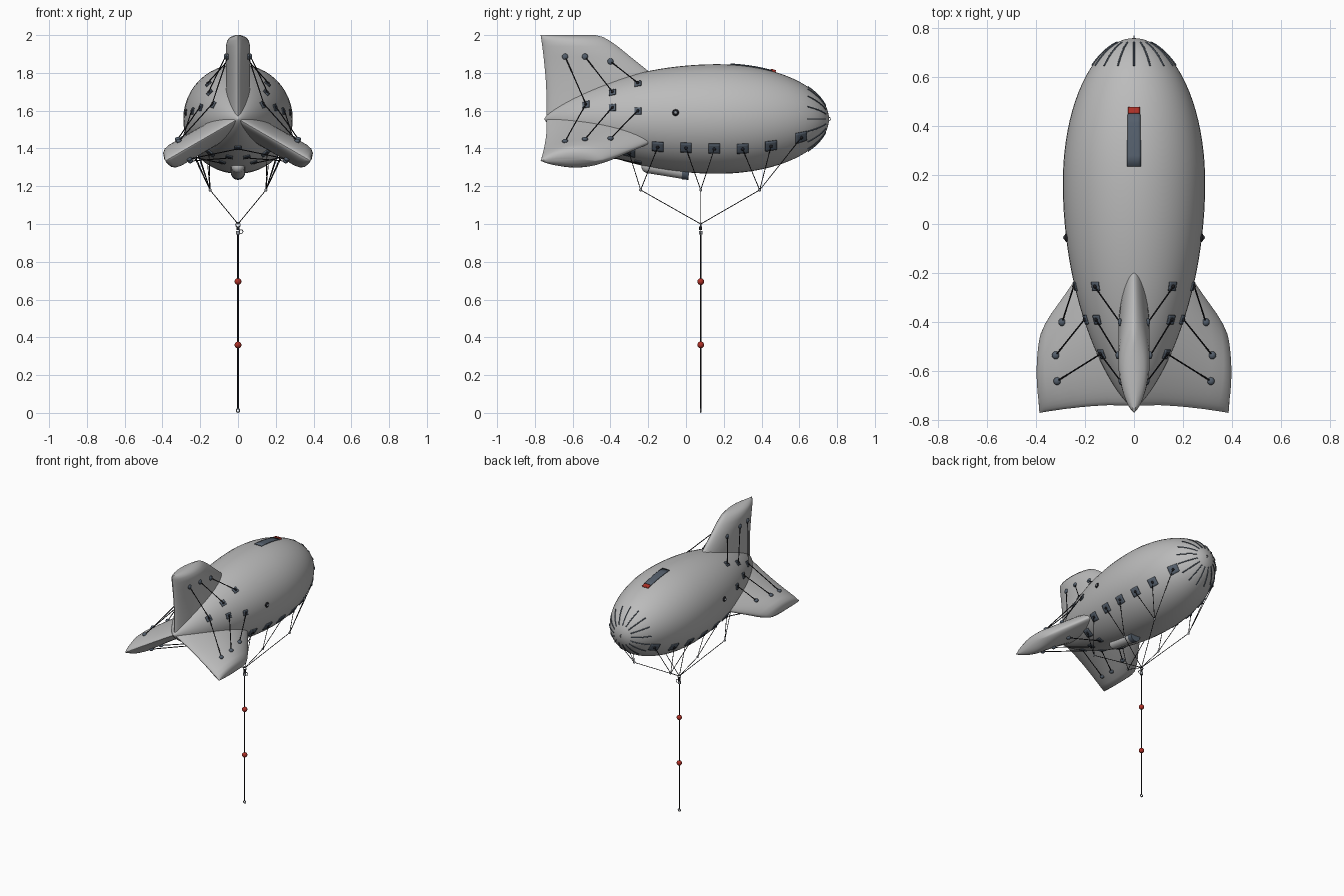
import bpy, bmesh
from math import sin, cos, pi, radians, acos, sqrt
from mathutils import Vector, Matrix

if "Cube" in bpy.data.objects:
    bpy.data.objects.remove(bpy.data.objects["Cube"])

AXIS = 1.556          # height of the hull centre line
CONFLUENCE = Vector((0, 0.078, 1.0))


def material(name, rgb):
    m = bpy.data.materials.new(name)
    m.use_nodes = True
    m.diffuse_color = (*rgb, 1)
    m.node_tree.nodes["Principled BSDF"].inputs["Base Color"].default_value = (*rgb, 1)
    return m


GREY = material("envelope grey", (0.5, 0.5, 0.5))
SLATE = material("patch slate", (0.09, 0.115, 0.15))
BLACK = material("rope black", (0.012, 0.012, 0.015))
RED = material("marker red", (0.42, 0.03, 0.02))
METAL = material("fitting metal", (0.3, 0.32, 0.35))
smooth_objects = []


def finish(name, bm, mat):
    bmesh.ops.recalc_face_normals(bm, faces=bm.faces)
    me = bpy.data.meshes.new(name)
    bm.to_mesh(me)
    bm.free()
    me.materials.append(mat)
    ob = bpy.data.objects.new(name, me)
    bpy.context.collection.objects.link(ob)
    smooth_objects.append(ob)
    return ob


def loft(name, rows, mat, closed=False):
    bm = bmesh.new()
    vs = [[bm.verts.new(p) for p in row] for row in rows]
    n = len(rows[0])
    for a, b in zip(vs, vs[1:]):
        for i in range(n if closed else n - 1):
            j = (i + 1) % n
            bm.faces.new((a[i], a[j], b[j], b[i]))
    if closed:
        bm.faces.new(vs[0])
        bm.faces.new(vs[-1])
    return finish(name, bm, mat)


def polar(y, r, a):
    return Vector((r * sin(a), y, AXIS + r * cos(a)))


def hull_radius(y):
    if y > 0.17:
        return 0.29 * sqrt(max(0, 1 - ((y - 0.17) / 0.587) ** 2))
    return 0.29 * max(0, 1 - ((0.17 - y) / 0.92) ** 2) ** 0.76


def on_hull(y, a, lift=0.0):
    return polar(y, hull_radius(y) + lift, a)


def patch(name, y, a, length, width, mat=SLATE, thick=0.006):
    r, n = hull_radius(y), 5
    rows = [[on_hull(y + length * (i / n - 0.5), a + width / r * (j / n - 0.5), 0.003)
             for j in range(n + 1)] for i in range(n + 1)]
    ob = loft(name, rows, mat)
    mod = ob.modifiers.new("thickness", 'SOLIDIFY')
    mod.thickness, mod.offset = thick, 0


def ropes(name, paths, radius, mat=BLACK):
    cu = bpy.data.curves.new(name, 'CURVE')
    cu.dimensions = '3D'
    cu.bevel_depth, cu.bevel_resolution, cu.use_fill_caps = radius, 1, True
    for path in paths:
        sp = cu.splines.new('POLY')
        sp.points.add(len(path) - 1)
        for pt, co in zip(sp.points, path):
            pt.co = (*co, 1)
    cu.materials.append(mat)
    bpy.context.collection.objects.link(bpy.data.objects.new(name, cu))


def ball(name, loc, r, mat, squash=(1, 1, 1)):
    bm = bmesh.new()
    bmesh.ops.create_uvsphere(bm, u_segments=16, v_segments=10, radius=r)
    bmesh.ops.scale(bm, vec=squash, verts=bm.verts)
    bmesh.ops.translate(bm, vec=loc, verts=bm.verts)
    return finish(name, bm, mat)


def rod(name, p, q, r, mat):
    p, q = Vector(p), Vector(q)
    bm = bmesh.new()
    turn = (q - p).to_track_quat('Z', 'Y').to_matrix().to_4x4()
    bmesh.ops.create_cone(bm, cap_ends=True, segments=20, radius1=r, radius2=r,
                          depth=(q - p).length, matrix=Matrix.Translation((p + q) / 2) @ turn)
    finish(name, bm, mat)


def ring(name, loc, r, tube, mat, axis='x'):
    loc = Vector(loc)
    pts = []
    for i in range(17):
        c, s = r * cos(i * pi / 8), r * sin(i * pi / 8)
        pts.append(loc + Vector((0, c, s) if axis == 'x' else (c, 0, s)))
    ropes(name, [pts], tube, mat)


# Hull envelope, a body of revolution along y
stations = [0.0035 - 0.7534 * cos(pi * i / 48) for i in range(1, 48)]
stations = [-0.7499] + stations + [0.7569]
loft("hull", [[on_hull(y, 2 * pi * k / 48) for k in range(48)] for y in stations], GREY, True)

# Fin outline: radius, leading y, trailing y, thickness factor
FIN = [(0, -0.13, -0.74, 1), (0.12, -0.14, -0.738, 1), (0.2, -0.155, -0.742, 1),
       (0.25, -0.195, -0.746, 1), (0.33, -0.295, -0.754, 1), (0.385, -0.362, -0.761, 1),
       (0.415, -0.405, -0.765, 0.9), (0.434, -0.44, -0.768, 0.65), (0.444, -0.48, -0.77, 0.2)]
CHORD = 20


def fin_half_thickness(u):
    return 0.064 * max(0, sin(pi * u)) ** 0.6


def build_fin(name, angle):
    normal = Vector((cos(angle), 0, -sin(angle)))
    rows = []
    for r, lead, trail, t in FIN:
        us = [0.5 - 0.5 * cos(pi * i / CHORD) for i in range(CHORD + 1)]
        loop = [(u, 1) for u in us] + [(u, -1) for u in us[-2:0:-1]]
        rows.append([polar(lead + (trail - lead) * u, r, angle)
                     + normal * side * t * fin_half_thickness(u) for u, side in loop])
    loft(name, rows, GREY, True)
    # Guy lines on both sides: fin y, fin radius, hull y, angle away from the fin
    guys = []
    for side in (-1, 1):
        for fy, fr, hy, away in ((-0.64, 0.33, -0.53, 60), (-0.535, 0.33, -0.39, 47),
                                 (-0.4, 0.305, -0.255, 40)):
            lead = -0.295 + (0.33 - fr) * 1.2
            u = (lead - fy) / (lead + 0.753)
            pad = polar(fy, fr, angle) + normal * side * (fin_half_thickness(u) + 0.003)
            a = angle + side * radians(away)
            squash = (0.5 + 0.5 * abs(sin(angle)), 1, 0.5 + 0.5 * abs(cos(angle)))
            ball(name + "_guy_pad", pad, 0.016, SLATE, squash)
            patch(name + "_guy_patch", hy, a, 0.036, 0.036)
            ball(name + "_guy_toggle", on_hull(hy, a, 0.006), 0.008, BLACK)
            guys.append([pad, on_hull(hy, a, 0.008)])
    ropes(name + "_guys", guys, 0.003)


for fin_name, deg in (("top_fin", 0), ("left_fin", 120), ("right_fin", 240)):
    build_fin(fin_name, radians(deg))

# Nose battens and mooring ring
battens = []
for k in range(16):
    a = 2 * pi * k / 16
    battens.append([on_hull(0.645 + 0.095 * i / 8, a, 0.001) for i in range(9)])
ropes("nose_battens", battens, 0.0035, SLATE)
ring("nose_ring", (0, 0.759, AXIS), 0.008, 0.002, METAL)

# Equipment plate and beacon on the back
patch("top_plate", 0.345, 0, 0.22, 0.054)
patch("top_beacon", 0.462, 0, 0.026, 0.046, RED, 0.016)

# Air scoop under the belly
rod("air_scoop", (0, -0.01, 1.274), (0, -0.2, 1.305), 0.036, GREY)
ball("air_scoop_tail", (0, -0.2, 1.305), 0.036, GREY)
rod("air_scoop_mouth", (0, 0.016, 1.271), (0, -0.02, 1.275), 0.038, SLATE)

# Bridle: each node gathers lines from its patches, given as y and angle
def row_angle(y, z):
    return acos((z - AXIS) / hull_radius(y))


BRIDLE = {-0.24: [(-0.3, radians(140)), (-0.15, row_angle(-0.15, 1.41))],
          0.078: [(0.0, row_angle(0, 1.405)), (0.15, row_angle(0.15, 1.4))],
          0.39: [(0.3, row_angle(0.3, 1.4)), (0.45, row_angle(0.45, 1.415)),
                 (0.61, row_angle(0.61, 1.46))]}
for label, side in (("left", 1), ("right", -1)):
    lines = []
    for node_y, patches in BRIDLE.items():
        node = Vector((side * 0.148, node_y, 1.18))
        ball(label + "_bridle_node", node, 0.008, METAL)
        lines.append([node, CONFLUENCE])
        for y, a in patches:
            patch(label + "_bridle_patch", y, side * a, 0.06, 0.058)
            ball(label + "_bridle_toggle", on_hull(y, side * a, 0.006), 0.009, BLACK)
            lines.append([on_hull(y, side * a, 0.008), node])
    ropes(label + "_bridle", lines, 0.0022)
    # Pressure valve on the flank
    valve = on_hull(-0.055, side * radians(83))
    ball(label + "_valve", valve, 0.018, BLACK, (0.5, 1, 1))
    ball(label + "_valve_cap", valve + Vector((side * 0.006, 0, 0)), 0.009, METAL)

# Tether with swivel, shackles and markers
cx, cy, cz = CONFLUENCE
ropes("tether", [[(0, cy, 0.95), (0, cy, 0.022)]], 0.004, BLACK)
ring("confluence_ring", (0, cy, cz - 0.004), 0.012, 0.003, METAL, 'y')
rod("swivel_top", (0, cy, 0.988), (0, cy, 0.968), 0.008, BLACK)
rod("swivel_bottom", (0, cy, 0.964), (0, cy, 0.944), 0.01, METAL)
ring("swivel_shackle", (0.016, cy, 0.96), 0.01, 0.0025, METAL, 'y')
for z in (0.695, 0.36):
    ball("tether_marker", (0, cy, z), 0.018, RED)
ring("tether_end_ring", (0, cy, 0.0125), 0.009, 0.0035, METAL, 'y')

# Smooth shading with sharp edges kept
bpy.ops.object.select_all(action='DESELECT')
for ob in smooth_objects:
    ob.select_set(True)
bpy.context.view_layer.objects.active = smooth_objects[0]
bpy.ops.object.shade_smooth_by_angle(angle=radians(40))
